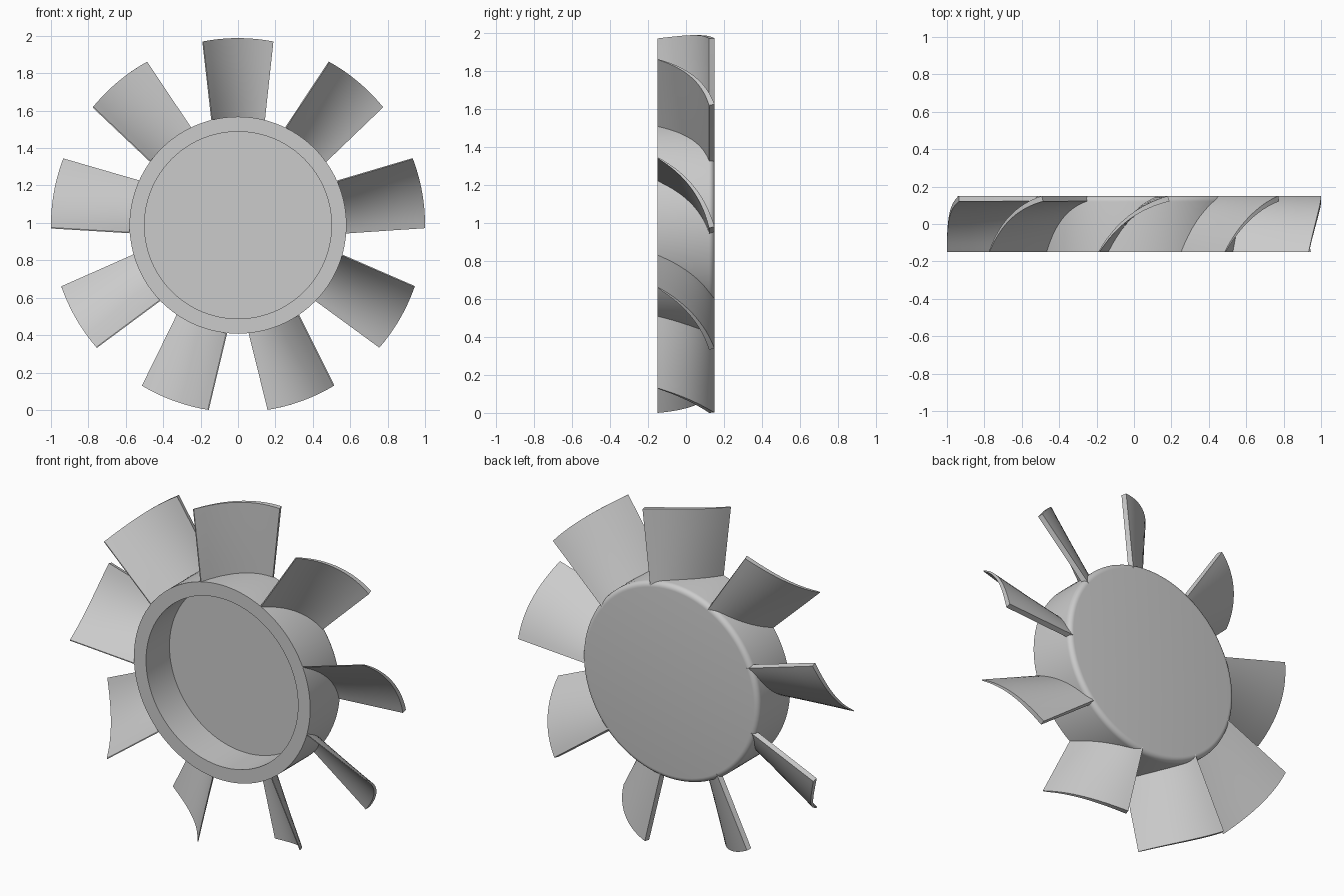
import bpy, bmesh, math
from mathutils import Matrix

cube = bpy.data.objects.get("Cube")
if cube:
    bpy.data.objects.remove(cube, do_unlink=True)

HALF = 0.15          # half depth along y
BLADES = 9

grey = bpy.data.materials.new("plain grey")
grey.use_nodes = True
grey.diffuse_color = (0.6, 0.6, 0.6, 1)
grey.node_tree.nodes["Principled BSDF"].inputs["Base Color"].default_value = (0.6, 0.6, 0.6, 1)


def finish(bm, name):
    """Turn a bmesh into a smooth-shaded grey mesh."""
    bmesh.ops.remove_doubles(bm, verts=bm.verts, dist=1e-5)
    bmesh.ops.recalc_face_normals(bm, faces=bm.faces)
    mesh = bpy.data.meshes.new(name)
    bm.to_mesh(mesh)
    bm.free()
    mesh.materials.append(grey)
    return mesh


def add(name, mesh):
    obj = bpy.data.objects.new(name, mesh)
    bpy.context.collection.objects.link(obj)
    return obj


# Hub: cup profile (radius, y) turned around the y axis, open at the front
FILLET = 0.03
profile = [(0, 0.07), (0.5, 0.07), (0.5, -HALF), (0.58, -HALF)]
for i in range(7):
    a = math.pi / 2 * i / 6
    profile.append((0.55 + FILLET * math.cos(a), HALF - FILLET + FILLET * math.sin(a)))
profile.append((0, HALF))

bm = bmesh.new()
ring = [bm.verts.new((r, y, 0)) for r, y in profile]
edges = [bm.edges.new(pair) for pair in zip(ring, ring[1:])]
bmesh.ops.spin(bm, geom=ring + edges, cent=(0, 0, 0), axis=(0, 1, 0),
               angle=2 * math.pi, steps=96)
hub = add("hub", finish(bm, "hub"))


# Blade: curved section, widening outward and ending on cylinders
def section(radius, steps=16):
    width = 0.072 + 0.114 * radius
    outer, inner = [], []
    for i in range(steps + 1):
        u = 2 * i / steps - 1
        t = width * (u - 0.16 * (1 - u * u)) - 0.005
        y = HALF * u + 0.039 * (1 - u * u)
        dt, dy = width * (1 + 0.32 * u), HALF - 0.078 * u
        thick = (0.018 + 0.012 * u) / math.hypot(dt, dy)
        outer.append((t, y))
        inner.append((t + dy * thick, max(y - dt * thick, -HALF)))
    return [(t, y, math.sqrt(radius * radius - t * t))
            for t, y in outer + inner[::-1]]


bm = bmesh.new()
rows = [[bm.verts.new(p) for p in section(0.54 + 0.46 * i / 4)] for i in range(5)]
n = len(rows[0])
for low, high in zip(rows, rows[1:]):
    for i in range(n):
        j = (i + 1) % n
        bm.faces.new((low[i], low[j], high[j], high[i]))
for row in (rows[0], rows[-1]):           # root and tip caps as quad strips
    for i in range(n // 2 - 1):
        bm.faces.new((row[i], row[i + 1], row[n - 2 - i], row[n - 1 - i]))
blade_mesh = finish(bm, "blade")

blades = []
for k in range(BLADES):
    blade = add(f"blade_{k + 1}", blade_mesh)
    blade.rotation_euler.y = 2 * math.pi * k / BLADES
    blades.append(blade)

# Stand the wheel on the ground
lowest = min((Matrix.Rotation(b.rotation_euler.y, 3, 'Y') @ v.co).z
             for b in blades for v in blade_mesh.vertices)
for obj in blades + [hub]:
    obj.location.z = -lowest

# Smooth shading with sharp edges kept
bpy.ops.object.select_all(action='DESELECT')
for obj in (hub, blades[0]):
    obj.select_set(True)
bpy.context.view_layer.objects.active = hub
bpy.ops.object.shade_smooth_by_angle(angle=math.radians(30))
